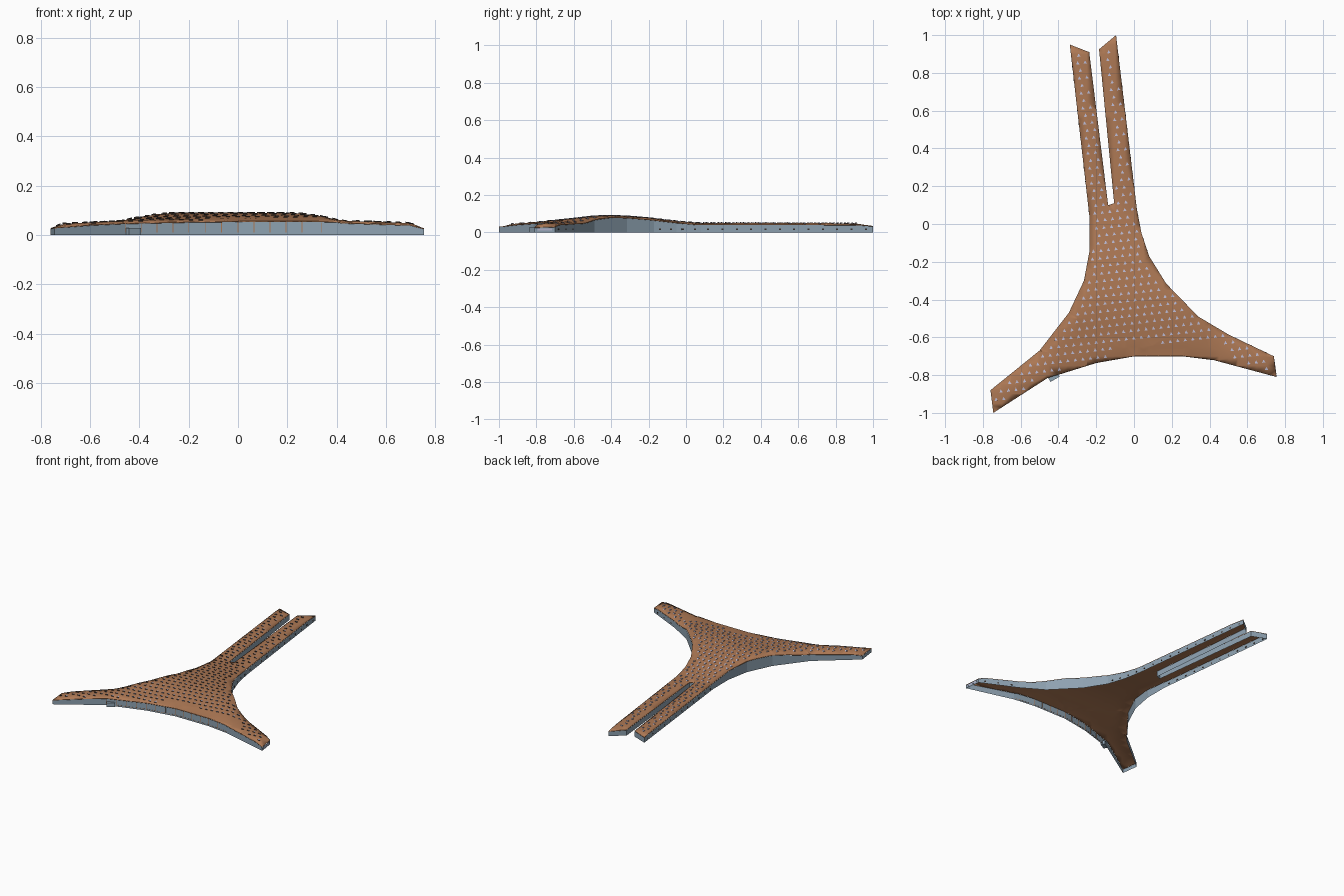
import bpy, bmesh, math
from mathutils import Vector, Matrix

cube = bpy.data.objects.get("Cube")
if cube:
    bpy.data.objects.remove(cube, do_unlink=True)


def material(name, rgb):
    m = bpy.data.materials.new(name)
    m.use_nodes = True
    m.diffuse_color = (*rgb, 1)
    m.node_tree.nodes["Principled BSDF"].inputs["Base Color"].default_value = (*rgb, 1)
    return m


BROWN = material("copper roof", (0.42, 0.19, 0.09))
GLASS = material("blue grey wall", (0.27, 0.36, 0.44))
LAVENDER = material("skylight glass", (0.46, 0.46, 0.62))
DARK = material("dark frame", (0.04, 0.03, 0.025))


def finish(bm, name, *mats):
    me = bpy.data.meshes.new(name)
    bm.to_mesh(me)
    bm.free()
    for m in mats:
        me.materials.append(m)
    ob = bpy.data.objects.new(name, me)
    bpy.context.collection.objects.link(ob)
    return ob


# Plan outline, counter-clockwise from the front left tip
FRONT = [(-.745, -1), (-.457, -.815), (-.2, -.735), (0, -.7), (.26, -.7), (.42, -.72), (.755, -.81)]
RIGHT = [(.74, -.7), (.5, -.585), (.34, -.49), (.17, -.315), (.08, -.17), (.04, -.05), (.015, .08), (-.095, 1)]
SLOT = [(-.185, .925), (-.105, .11), (-.137, .1), (-.237, .91)]
LEFT = [(-.34, .95), (-.235, .03), (-.235, -.14), (-.265, -.3), (-.345, -.47), (-.5, -.67), (-.76, -.88)]
OUTLINE = [Vector((x, y, 0)) for x, y in FRONT + RIGHT + SLOT + LEFT]
SIDES = list(zip(OUTLINE, OUTLINE[1:] + OUTLINE[:1]))

# Ridge heights along each axis
ALONG_X = [(-.76, .036), (-.71, .046), (-.47, .057), (-.4, .075), (-.33, .086), (-.26, .09),
           (.24, .09), (.33, .078), (.42, .058), (.7, .049), (.755, .035)]
ALONG_Y = [(-1, .038), (-.9, .05), (-.7, .064), (-.6, .074), (-.5, .086), (-.4, .09), (-.3, .085),
           (-.2, .077), (-.05, .06), (.05, .051), (.92, .049), (1, .042)]


def lerp(table, t):
    for (a, za), (b, zb) in zip(table, table[1:]):
        if t <= b:
            return za + (zb - za) * max(0, (t - a) / (b - a))
    return table[-1][1]


def edge_distance(p):
    best = 9
    for a, b in SIDES:
        d = b - a
        t = min(1, max(0, (p - a).dot(d) / d.length_squared))
        best = min(best, (a + d * t - p).length)
    return best


def inside(p):
    hit = False
    for a, b in SIDES:
        if (a.y > p.y) != (b.y > p.y) and p.x < a.x + (b.x - a.x) * (p.y - a.y) / (b.y - a.y):
            hit = not hit
    return hit


def height(x, y):
    drop = max(0, 1 - edge_distance(Vector((x, y, 0))) / .035)
    return min(lerp(ALONG_X, x), lerp(ALONG_Y, y)) - .008 * drop


# Roof: outline with an eave strip, sliced and lifted to the ridge heights
bm = bmesh.new()
face = bm.faces.new([bm.verts.new(p) for p in OUTLINE])
bmesh.ops.inset_region(bm, faces=[face], thickness=.035, use_even_offset=True)
bmesh.ops.triangulate(bm, faces=bm.faces[:])
for axis in (Vector((1, 0, 0)), Vector((0, 1, 0))):
    for i in range(-20, 21):
        bmesh.ops.bisect_plane(bm, geom=bm.verts[:] + bm.edges[:] + bm.faces[:],
                               plane_co=axis * (i * .05), plane_no=axis)
for v in bm.verts:
    v.co.z = height(v.co.x, v.co.y)
bmesh.ops.recalc_face_normals(bm, faces=bm.faces[:])
if sum(f.normal.z for f in bm.faces) < 0:
    bmesh.ops.reverse_faces(bm, faces=bm.faces[:])
rim = [[v.co.copy() for v in e.verts] for e in bm.edges if e.is_boundary]
roof = finish(bm, "roof", BROWN)
THICK = .004
solid = roof.modifiers.new("thickness", 'SOLIDIFY')
solid.thickness = THICK
solid.offset = -1
bpy.context.view_layer.objects.active = roof
roof.select_set(True)
bpy.ops.object.shade_smooth_by_angle(angle=math.radians(20))

# Walls hang from the roof rim to the ground
bm = bmesh.new()
for a, b in rim:
    a.z -= THICK * .9
    b.z -= THICK * .9
    bm.faces.new([bm.verts.new(p) for p in (a, b, Vector((b.x, b.y, 0)), Vector((a.x, a.y, 0)))])
bmesh.ops.remove_doubles(bm, verts=bm.verts[:], dist=.0001)
bmesh.ops.recalc_face_normals(bm, faces=bm.faces[:])
finish(bm, "outer_walls", GLASS)


def add_box(bm, centre, size, angle):
    m = Matrix.Translation(centre) @ Matrix.Rotation(angle, 4, 'Z') @ Matrix.Diagonal((*size, 1))
    bmesh.ops.create_cube(bm, size=1, matrix=m)


# Slim mullions and a low rail on the front wall
frames = bmesh.new()
for a, b in SIDES[1:5]:
    d = b - a
    angle = math.atan2(d.y, d.x)
    add_box(frames, (a + b) / 2 + Vector((0, 0, .01)), (d.length, .002, .0015), angle)
    n = round(d.length / .065)
    for i in range(n):
        p = a + d * (i / n)
        h = height(p.x, p.y) - THICK - .01
        add_box(frames, p + Vector((0, 0, .01 + h / 2)), (.003, .002, h), angle)
finish(frames, "front_mullions", BROWN)

# Small openings along the back walls and the two long wings
vents = bmesh.new()
for side in (7, 11, 12, 13, 19):
    a, b = SIDES[side]
    d = b - a
    n = max(1, round(d.length / .08))
    for i in range(n):
        p = a + d * ((i + .5) / n)
        add_box(vents, p + Vector((0, 0, .016)), (.011, .002, .009), math.atan2(d.y, d.x))
finish(vents, "wall_openings", DARK)

# Window band on the left wing's end wall
bm = bmesh.new()
a, b = SIDES[6]
add_box(bm, (a + b) / 2 + Vector((0, 0, .015)), (.08, .002, .009), math.atan2((b - a).y, (b - a).x))
finish(bm, "end_window", LAVENDER)

# Entrance porch on the front right wall
bm = bmesh.new()
add_box(bm, (-.425, -.81, .014), (.055, .028, .028), math.radians(30))
finish(bm, "entrance_porch", GLASS)

# Low dormer skylights in rows square to the long wings, following the roof slope
bm = bmesh.new()
turn = Matrix.Rotation(math.radians(6.5), 3, 'Z')
DORMER = [(-.009, -.007, -.002), (.009, -.007, -.002), (.009, -.007, .004), (-.009, -.007, .004), (0, .01, .001)]
for i in range(-28, 29):
    for j in range(-28, 29):
        p = turn @ Vector((i * .04 + (j % 2) * .01, j * .04, 0))
        bare_front = -.12 < p.x < .5 and p.y < -.63
        if bare_front or not inside(p) or edge_distance(p) < .02:
            continue
        corners = []
        for w in DORMER:
            q = p + turn @ Vector(w)
            q.z += height(q.x, q.y)
            corners.append(bm.verts.new(q))
        a, b, c, d, e = corners
        bm.faces.new((a, b, c, d)).material_index = 1
        for loop in ((d, c, e), (b, e, c), (e, a, d)):
            bm.faces.new(loop)
finish(bm, "roof_skylights", LAVENDER, DARK)
